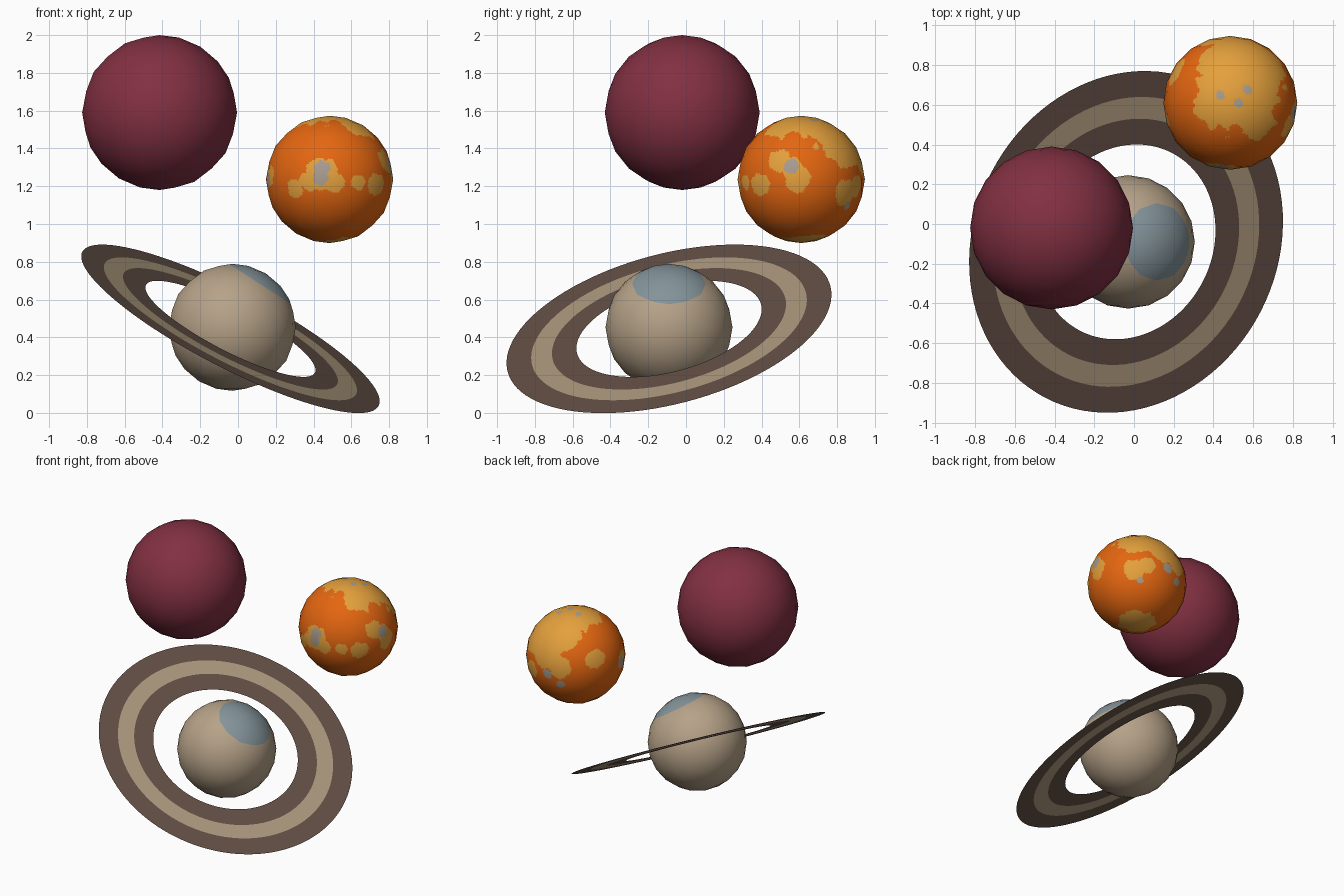
import bpy, bmesh, math
from mathutils import Vector, noise

if "Cube" in bpy.data.objects:
    bpy.data.objects.remove(bpy.data.objects["Cube"])


def material(name, r, g, b):
    lin = lambda c: (c / 255 / 12.92) if c < 11 else ((c / 255 + 0.055) / 1.055) ** 2.4
    m = bpy.data.materials.new(name)
    m.diffuse_color = (lin(r), lin(g), lin(b), 1)
    m.use_nodes = True
    m.node_tree.nodes["Principled BSDF"].inputs["Base Color"].default_value = m.diffuse_color
    return m


maroon = material("maroon", 130, 48, 66)
tan = material("tan", 182, 162, 136)
blue_grey = material("blue grey", 132, 148, 154)
orange = material("orange", 228, 102, 16)
yellow = material("amber", 228, 160, 60)
grey = material("stone grey", 168, 156, 144)
ring_dark = material("ring brown", 100, 80, 70)
ring_light = material("ring sand", 174, 154, 126)


def finish(name, bm, loc, mats, round_normals=True):
    me = bpy.data.meshes.new(name)
    bm.to_mesh(me)
    bm.free()
    for m in mats:
        me.materials.append(m)
    ob = bpy.data.objects.new(name, me)
    bpy.context.collection.objects.link(ob)
    ob.location = loc
    if round_normals:
        me.polygons.foreach_set("use_smooth", [True] * len(me.polygons))
        me.normals_split_custom_set_from_vertices([v.co.normalized() for v in me.vertices])
    return ob


def ball(radius):
    bm = bmesh.new()
    bmesh.ops.create_icosphere(bm, subdivisions=3, radius=radius)
    return bm


# Plain maroon planet
finish("maroon_planet", ball(0.41), (-0.415, -0.02, 1.59), [maroon])

# Tan planet with a tilted polar cap cut by a plane
bm = ball(0.336)
axis = Vector((0.541, 0, 0.84)).normalized()
bmesh.ops.subdivide_edges(bm, edges=bm.edges[:], cuts=1, use_grid_fill=True)
bmesh.ops.bisect_plane(bm, geom=bm.verts[:] + bm.edges[:] + bm.faces[:],
                       plane_co=axis * 0.272, plane_no=axis)
for f in bm.faces:
    f.material_index = 1 if f.calc_center_median().dot(axis) > 0.272 else 0
finish("ringed_planet", bm, (-0.03, -0.09, 0.453), [tan, blue_grey])

# Flat banded ring, tilted
bm = bmesh.new()
n = 96
tilt = Vector((0.449, -0.231, 0.864)).to_track_quat('Z', 'Y')
loops = [[bm.verts.new(tilt @ Vector((r * math.cos(2 * math.pi * i / n),
                                      r * math.sin(2 * math.pi * i / n), 0)))
          for i in range(n)] for r in (0.504, 0.637, 0.750, 0.884)]
for k in range(3):
    a, b = loops[k], loops[k + 1]
    for i in range(n):
        j = (i + 1) % n
        bm.faces.new((a[i], b[i], b[j], a[j])).material_index = k % 2
finish("planet_ring", bm, (-0.04, -0.09, 0.445), [ring_dark, ring_light], False)

# Patchy orange planet: patches placed as seen from a direction (azimuth, elevation)
VIEWS = {"front": (-90, 0), "right": (0, 0), "top": (-90, 90),
         "back_left": (135, 30), "back_right": (45, -30)}


def direction(view, u, v):
    az, el = (math.radians(a) for a in VIEWS[view])
    c = Vector((math.cos(az) * math.cos(el), math.sin(az) * math.cos(el), math.sin(el)))
    right = Vector((-math.sin(az), math.cos(az), 0))
    up = c.cross(right)
    return right * u + up * v + c * math.sqrt(max(0, 1 - u * u - v * v))


def patches(table):
    return [(direction(view, u, v).normalized(), math.radians(r))
            for view, spots in table.items() for u, v, r in spots]


land = patches({
    "top": [(0.17, 0.2, 40), (0.05, 0.65, 30), (0.4, 0.6, 33), (-0.25, 0, 18), (0.4, -0.25, 18)],
    "front": [(-0.55, -0.15, 9), (-0.33, -0.03, 9), (-0.13, 0.08, 15), (0.08, -0.06, 9),
              (0.45, -0.05, 7), (0.75, -0.08, 11), (-0.96, 0.05, 10)],
    "right": [(-0.07, -0.02, 11), (-0.35, 0.3, 11), (0.88, -0.1, 10), (-0.15, 0.2, 10)],
    "back_left": [(-0.5, -0.3, 14), (0.25, -0.2, 12), (-0.8, 0, 12)],
    "back_right": [(0, -0.8, 22), (-0.75, 0.35, 12), (0, 0.3, 12), (0.6, 0.6, 13)]})
rock = patches({
    "top": [(-0.15, 0.12, 4), (0.26, 0.2, 4), (0.12, 0, 4)],
    "front": [(-0.11, 0.18, 7), (-0.14, 0.03, 7)],
    "right": [(-0.15, 0.22, 7)],
    "back_left": [(0.84, -0.28, 7), (-0.46, -0.64, 5)],
    "back_right": [(0.7, 0.3, 6), (0.14, 0.08, 4)]})
hole = patches({"top": [(0.08, -0.42, 6)]})


def inside(p, spots, wobble):
    return any(p.angle(d) < r * (1 + wobble) for d, r in spots)


bm = ball(0.337)
bmesh.ops.subdivide_edges(bm, edges=bm.edges[:], cuts=7, use_grid_fill=True)
for f in bm.faces:
    p = f.calc_center_median().normalized()
    w = 0.22 * noise.noise(p * 5) + 0.15 * noise.noise(p * 11)
    if inside(p, rock, w):
        f.material_index = 2
    elif inside(p, land, w) and not inside(p, hole, w):
        f.material_index = 1
finish("patchy_planet", bm, (0.485, 0.61, 1.236), [orange, yellow, grey])
